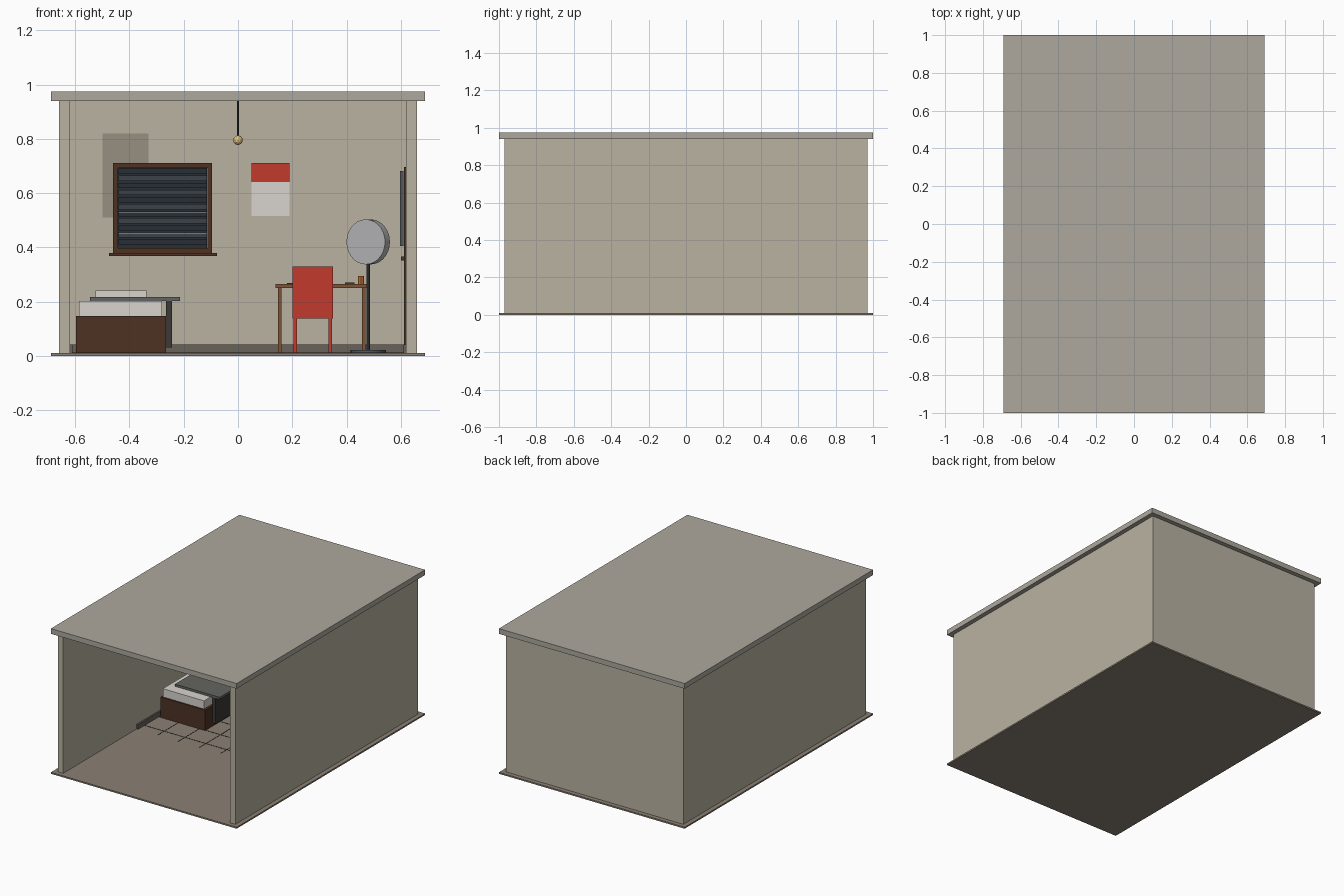
import bpy, math
from mathutils import Vector

if "Cube" in bpy.data.objects:
    bpy.data.objects.remove(bpy.data.objects["Cube"])


def mat(name, r, g, b):
    m = bpy.data.materials.new(name)
    m.diffuse_color = [((c / 255) ** 2.2) for c in (r, g, b)] + [1]
    m.use_nodes = True
    m.node_tree.nodes["Principled BSDF"].inputs["Base Color"].default_value = m.diffuse_color
    return m


WALL = mat("plaster", 184, 177, 160)
ROOF = mat("concrete", 172, 167, 156)
FLOOR = mat("floor", 138, 128, 116)
DARK = mat("charcoal", 62, 60, 58)
SKIRT = mat("skirting", 104, 98, 90)
STAIN = mat("stain", 150, 143, 128)
BROWN = mat("dark wood", 78, 54, 40)
WOOD = mat("desk wood", 125, 85, 58)
WHITE = mat("linen", 215, 212, 205)
BLANKET = mat("blanket", 100, 101, 97)
RED = mat("red", 192, 60, 48)
GLASS = mat("night glass", 44, 50, 56)
SLAT = mat("slat", 62, 68, 74)
METAL = mat("metal", 82, 88, 94)
FAN = mat("fan grey", 180, 180, 182)
ORANGE = mat("orange", 190, 110, 50)
BULB = mat("bulb", 225, 195, 130)


def finish(name, m):
    o = bpy.context.object
    o.name = name
    o.data.materials.append(m)
    return o


def box(name, x0, x1, y0, y1, z0, z1, m):
    bpy.ops.mesh.primitive_cube_add(size=1, location=((x0 + x1) / 2, (y0 + y1) / 2, (z0 + z1) / 2))
    o = finish(name, m)
    o.scale = (x1 - x0, y1 - y0, z1 - z0)
    bpy.ops.object.transform_apply(location=False, rotation=False, scale=True)
    return o


def rod(name, a, b, r, m, sides=16):
    a, b = Vector(a), Vector(b)
    bpy.ops.mesh.primitive_cylinder_add(vertices=sides, radius=r, depth=(b - a).length, location=(a + b) / 2)
    o = finish(name, m)
    o.rotation_euler = (b - a).to_track_quat('Z', 'Y').to_euler()
    bpy.ops.object.shade_smooth_by_angle()
    return o


# Room shell, open at the front
box("floor_slab", -.69, .69, -1, 1, 0, .01, FLOOR)
box("roof_slab", -.69, .69, -1, 1, .94, .975, ROOF)
box("back_wall", -.62, .62, .93, .97, .01, .94, WALL)
for n, s in (("left", -1), ("right", 1)):
    xs = sorted((s * .62, s * .66))
    box(n + "_wall", *xs, -.97, .97, .01, .94, WALL)
    xs = sorted((s * .61, s * .62))
    box(n + "_skirting", *xs, -.19, .93, .01, .042, SKIRT)
box("back_skirting", -.61, .61, .92, .93, .01, .042, SKIRT)

# Tile joints
for i in range(-3, 4):
    box("joint_long", i * .155 - .002, i * .155 + .002, -.19, .92, .01, .0115, DARK)
for i in range(7):
    y = -.12 + i * .155
    box("joint_cross", -.61, .61, y - .002, y + .002, .01, .0115, DARK)

# Window with blind, sill and wall patch
box("wall_patch", -.5, -.33, .927, .93, .51, .82, STAIN)
box("window_glass", -.445, -.115, .917, .93, .39, .695, GLASS)
for x in (-.46, -.113):
    box("window_stile", x, x + .018, .9, .93, .38, .71, BROWN)
for z in (.38, .692):
    box("window_rail", -.442, -.113, .9, .93, z, z + .018, BROWN)
box("window_sill", -.475, -.077, .88, .93, .368, .38, BROWN)
for i in range(11):
    z = .41 + i * .026
    box("blind_slat", -.44, -.115, .906, .917, z, z + .02, SLAT if i % 2 else GLASS)
for z in (.45, .53):
    box("light_gap", -.44, -.115, .904, .908, z - .001, z + .001, FAN)

# Wall calendar
box("calendar_top", .05, .19, .924, .93, .64, .71, RED)
box("calendar_page", .05, .19, .925, .93, .515, .64, WHITE)

# Bed
box("bed_base", -.597, -.265, .03, .91, .01, .147, BROWN)
box("mattress", -.587, -.28, .04, .9, .147, .202, WHITE)
box("blanket", -.545, -.213, .11, .6, .202, .217, BLANKET)
box("blanket_drop", -.265, -.243, .11, .6, .03, .202, DARK)
box("pillow", -.525, -.338, .68, .86, .202, .24, WHITE)

# Desk
box("desk_top", .138, .48, .62, .9, .25, .264, WOOD)
for x in (.147, .457):
    for y in (.63, .876):
        box("desk_leg", x, x + .013, y, y + .013, .01, .25, WOOD)
box("notebook", .18, .25, .72, .82, .264, .269, DARK)
box("phone", .395, .43, .7, .76, .264, .27, DARK)
rod("pen_cup", (.454, .8, .264), (.454, .8, .294), .011, ORANGE, 12)

# Chair with its back to the front
box("chair_back", .2, .35, .42, .435, .147, .33, RED)
box("chair_seat", .2, .35, .42, .58, .137, .152, RED)
for x in (.204, .333):
    for y in (.425, .562):
        box("chair_leg", x, x + .013, y, y + .013, .01, .137, RED)

# Standing fan, turned towards the bed
rod("fan_base", (.48, .4, .01), (.48, .4, .022), .065, METAL, 24)
rod("fan_pole", (.48, .4, .022), (.48, .4, .36), .006, METAL, 10)
rod("fan_head", (.489, .405, .42), (.471, .375, .42), .083, FAN, 28)
rod("fan_motor", (.489, .405, .42), (.507, .435, .42), .028, METAL)

# Door on the right wall with a hanging panel and handle
box("door", .612, .62, .25, .57, .01, .697, BROWN)
box("door_panel", .597, .611, .32, .5, .405, .682, METAL)
box("door_handle", .6, .613, .27, .3, .352, .367, DARK)

# Hanging bulb
rod("lamp_cable", (0, .35, .81), (0, .35, .94), .003, DARK, 8)
bpy.ops.mesh.primitive_ico_sphere_add(subdivisions=2, radius=.018, location=(0, .35, .795))
finish("light_bulb", BULB)
